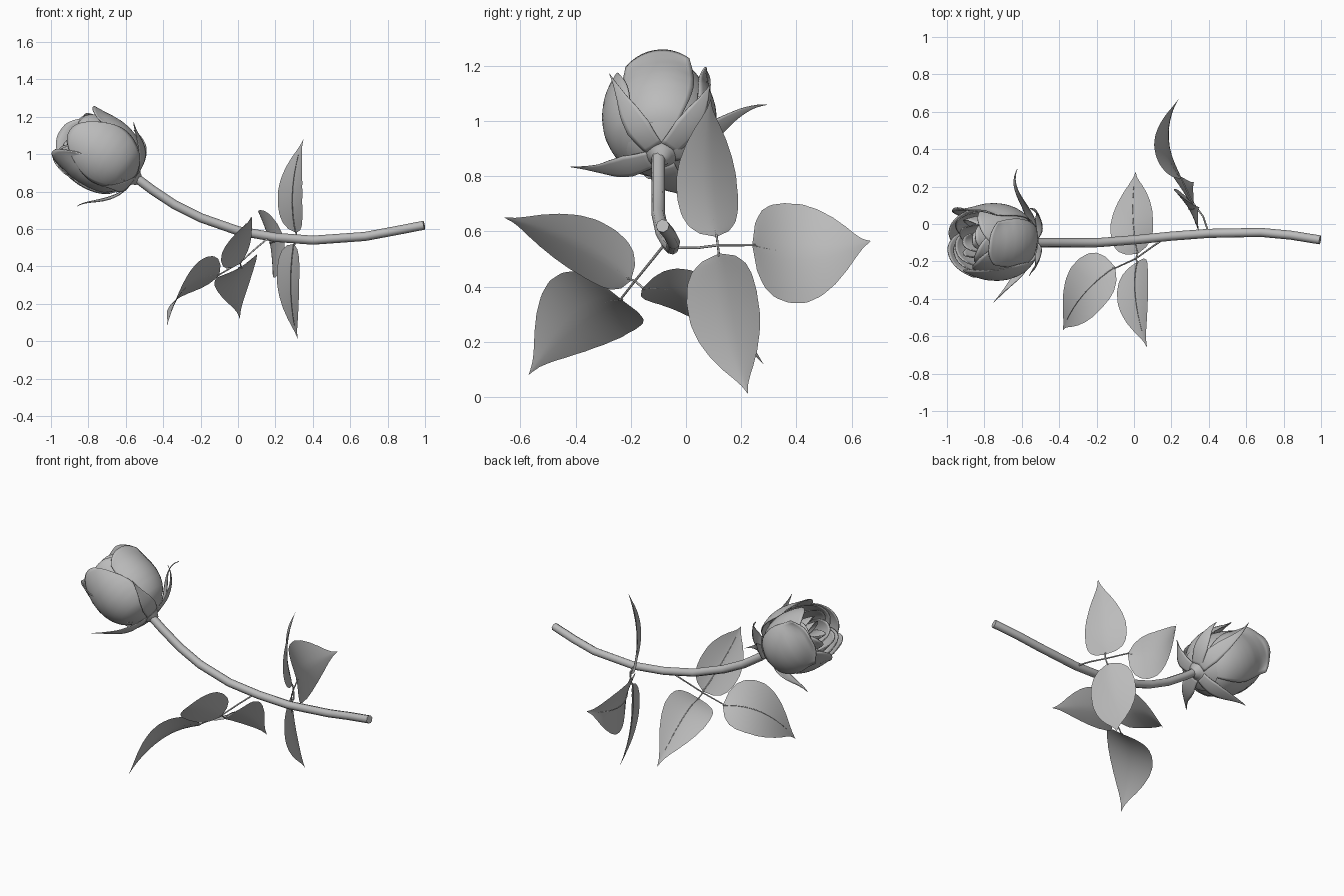
import bpy, bmesh, math
from mathutils import Vector

cube = bpy.data.objects.get("Cube")
if cube:
    bpy.data.objects.remove(cube)

grey = bpy.data.materials.new("soft_grey")
grey.use_nodes = True
GREY = (0.5, 0.5, 0.5, 1)
grey.diffuse_color = GREY
grey.node_tree.nodes["Principled BSDF"].inputs["Base Color"].default_value = GREY


def link(name, data):
    ob = bpy.data.objects.new(name, data)
    data.materials.append(grey)
    bpy.context.collection.objects.link(ob)
    return ob


def surface(name, func, rows, cols, thick=0.0):
    """Smooth sheet sampled from func(s, u), s in 0..1 and u in -1..1."""
    bm = bmesh.new()
    grid = [[bm.verts.new(func(i / rows, 2 * j / cols - 1)) for j in range(cols + 1)]
            for i in range(rows + 1)]
    for a, b in zip(grid, grid[1:]):
        for j in range(cols):
            bm.faces.new((a[j], a[j + 1], b[j + 1], b[j])).smooth = True
    bmesh.ops.remove_doubles(bm, verts=bm.verts, dist=0.0002)
    bmesh.ops.recalc_face_normals(bm, faces=bm.faces)
    me = bpy.data.meshes.new(name)
    bm.to_mesh(me)
    bm.free()
    ob = link(name, me)
    if thick:
        mod = ob.modifiers.new("thickness", "SOLIDIFY")
        mod.thickness = thick
        mod.offset = 0


def tube(name, points, radius, taper=1.0):
    """Round rod along points, narrowing to radius * taper at the end."""
    cu = bpy.data.curves.new(name, "CURVE")
    cu.dimensions = "3D"
    cu.bevel_depth = radius
    cu.bevel_resolution = 2
    cu.use_fill_caps = True
    sp = cu.splines.new("POLY")
    sp.points.add(len(points) - 1)
    for i, (pt, co) in enumerate(zip(sp.points, points)):
        pt.co = (*co, 1)
        pt.radius = 1 + (taper - 1) * i / (len(points) - 1)
    sp.use_smooth = True
    link(name, cu)


def lookup(table, t):
    """Linear lookup in a list of (position, value)."""
    for (t0, v0), (t1, v1) in zip(table, table[1:]):
        if t <= t1:
            return v0 + (v1 - v0) * max(0, t - t0) / (t1 - t0)
    return table[-1][1]


def bezier(points, t):
    while len(points) > 1:
        points = [a.lerp(b, t) for a, b in zip(points, points[1:])]
    return points[0]


# Stem
tube("stem", [(-0.6, -0.09, 0.91), (-0.54, -0.1, 0.87), (-0.46, -0.1, 0.81),
              (-0.34, -0.1, 0.73), (-0.2, -0.1, 0.66), (0, -0.085, 0.59),
              (0.2, -0.065, 0.555), (0.4, -0.05, 0.54), (0.68, -0.045, 0.56),
              (0.84, -0.06, 0.59), (0.995, -0.085, 0.62)], 0.025, 0.97)

# Leaves
LEAF = [(0, 0), (0.01, 0.28), (0.04, 0.53), (0.1, 0.78), (0.18, 0.93), (0.3, 1),
        (0.45, 0.99), (0.58, 0.87), (0.7, 0.67), (0.8, 0.44), (0.88, 0.22),
        (0.94, 0.08), (1, 0)]


def leaf(name, base, mid, tip, across, half):
    base, mid, tip = Vector(base), Vector(mid), Vector(tip)
    path = [base, mid * 2 - (base + tip) / 2, tip]
    along = (tip - base).normalized()
    side = Vector(across)
    side = (side - along * side.dot(along)).normalized()
    up = along.cross(side)
    if up.z - up.x < 0:
        up = -up

    def blade(s, u):
        w = half * lookup(LEAF, s)
        cup = 0.13 * w * abs(u) ** 1.5
        return bezier(path, s) + side * (w * u) + up * cup

    surface(name, blade, 30, 12)
    # Midrib raised on the upper face only
    rib = [bezier(path, 0.85 * i / 10) + up * 0.003 for i in range(11)]
    tube(name + "_midrib", rib, 0.003, 0.4)


leaf("upper_back_leaf", (0.31, 0.11, 0.58), (0.295, 0.08, 0.82), (0.35, 0.09, 1.08),
     (-0.52, 0.86, 0), 0.128)
leaf("outer_back_leaf", (0.25, 0.24, 0.55), (0.17, 0.45, 0.525), (0.24, 0.67, 0.565),
     (-0.22, 0, 0.97), 0.185)
leaf("lower_back_leaf", (0.3, 0.12, 0.52), (0.285, 0.155, 0.26), (0.32, 0.225, 0.01),
     (-0.4, 0.9, 0), 0.142)
leaf("upper_front_leaf", (0.02, -0.2, 0.42), (0.01, -0.4, 0.555), (0.07, -0.66, 0.65),
     (0.6, 0, 0.78), 0.132)
leaf("outer_front_leaf", (-0.1, -0.23, 0.35), (-0.275, -0.385, 0.29), (-0.38, -0.57, 0.08),
     (0.08, -0.1, 0.12), 0.178)
leaf("inner_front_leaf", (0.02, -0.16, 0.39), (-0.005, 0.05, 0.34), (0.01, 0.28, 0.12),
     (0.77, 0, 0.63), 0.138)

# Leaf stalks
tube("back_stalk", [(0.4, -0.05, 0.54), (0.37, 0.04, 0.54), (0.31, 0.12, 0.55),
                    (0.25, 0.25, 0.55)], 0.005, 0.8)
tube("back_stalk_fork", [(0.31, 0.11, 0.59), (0.315, 0.115, 0.55), (0.3, 0.12, 0.51)], 0.004)
tube("front_stalk", [(0.16, -0.08, 0.55), (0.1, -0.12, 0.5), (0.01, -0.185, 0.42),
                     (-0.11, -0.24, 0.35)], 0.005, 0.8)
tube("front_stalk_fork", [(0.02, -0.21, 0.43), (0.01, -0.185, 0.42), (0.02, -0.15, 0.39)], 0.004)

# Flower frame: angle zero points up, positive angles turn to the back
ORIGIN = Vector((-0.56, -0.09, 0.88))
AXIS = Vector((-0.82, 0, 0.57)).normalized()
UP = Vector((0.57, 0, 0.82)).normalized()
BACK = Vector((0, 1, 0))


def flower(angle, radius, height):
    return ORIGIN + AXIS * height + (UP * math.cos(angle) + BACK * math.sin(angle)) * radius


BUD = [(0, 0.03), (0.01, 0.07), (0.025, 0.11), (0.05, 0.145), (0.08, 0.168), (0.12, 0.187),
       (0.17, 0.2), (0.22, 0.204), (0.28, 0.2), (0.34, 0.186), (0.39, 0.168), (0.44, 0.14)]


def petal(name, degrees, arc, scale, length, drop=0.3, flare=0.0):
    centre, arc = math.radians(degrees), math.radians(arc)

    def skin(s, u):
        height = length * s * (1 - drop * abs(u) ** 2.6)
        spread = arc * (0.55 + 0.45 * math.sin(math.pi * min(1, 0.15 + 0.6 * s)))
        radius = lookup(BUD, height) * scale + 0.008 * u
        radius += flare * max(0, s - 0.7) ** 2 * 10
        return flower(centre + u * spread, radius, height + 0.03 * (1 - scale))

    surface(name, skin, 20, 16, 0.006)


# Petals, from the outer ring to the heart
for i, spec in enumerate([
        (-6, 40, 1, 0.39, 0.14, 0.02), (95, 50, 0.98, 0.46, 0.2, 0.045),
        (152, 48, 0.96, 0.42, 0.25, 0.01), (-152, 50, 0.96, 0.43, 0.25, 0.015),
        (-86, 52, 1.04, 0.42, 0.4, 0)]):
    petal(f"outer_petal_{i + 1}", *spec)
for ring, (count, arc, scale, length) in enumerate([
        (4, 62, 0.86, 0.4), (3, 75, 0.68, 0.4), (3, 75, 0.48, 0.39), (2, 110, 0.27, 0.38)]):
    for i in range(count):
        petal(f"inner_petal_{ring + 1}_{i + 1}", 35 + 50 * ring + 360 * i / count,
              arc, scale, length)

# Calyx cup under the petals
CUP = [(0, -0.045), (0.026, -0.04), (0.04, -0.018), (0.065, -0.006), (0.095, 0.006), (0.125, 0.028)]
surface("calyx", lambda s, u: flower(math.pi * u, *CUP[round(s * 5)]), 5, 24)

# Sepals that hug the bud, then whip out: angle, then reach and height of bend and tip
SEPAL = [(0, 0.75), (0.25, 1), (0.45, 0.8), (0.65, 0.42), (0.85, 0.14), (1, 0)]
for i, (deg, bend, tip) in enumerate([
        (-114, (0.22, 0.03), (0.36, 0.13)), (74, (0.26, 0.2), (0.4, 0.155)),
        (-38, (0.23, 0.11), (0.305, 0.165)), (165, (0.24, 0.13), (0.31, 0.155)),
        (40, (0.26, 0.09), (0.27, 0.14))]):
    angle = math.radians(deg)
    path = [flower(angle, 0.04, -0.012), flower(angle, 0.19, -0.01),
            flower(angle, *bend), flower(angle, *tip)]
    side = BACK * math.cos(angle) - UP * math.sin(angle)

    def sepal(s, u):
        w = 0.048 * lookup(SEPAL, s)
        return bezier(path, s) + side * (w * u) + AXIS * (0.1 * w * u * u)

    surface(f"sepal_{i + 1}", sepal, 20, 6, 0.004)
